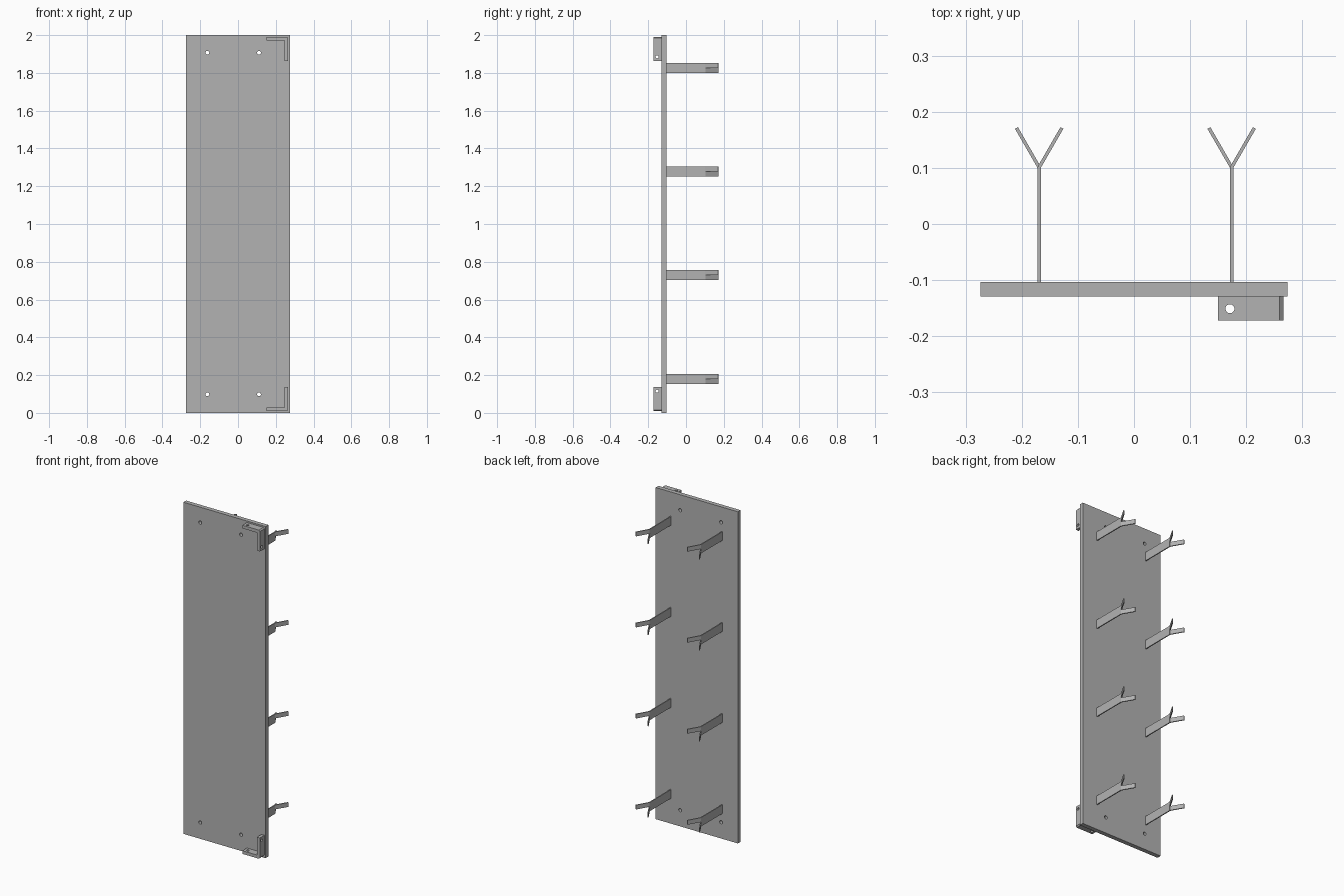
import bpy, bmesh, math
from mathutils import Matrix, Vector

if "Cube" in bpy.data.objects:
    bpy.data.objects.remove(bpy.data.objects["Cube"])

grey = bpy.data.materials.new("plain grey")
grey.use_nodes = True
colour = (0.45, 0.45, 0.45, 1)
grey.diffuse_color = colour
grey.node_tree.nodes["Principled BSDF"].inputs["Base Color"].default_value = colour


def prism(name, outline, low, high, axis="z"):
    """Extrude a flat outline along z (points are x, y) or y (points are x, z)."""
    place = (lambda a, b, h: (a, b, h)) if axis == "z" else (lambda a, b, h: (a, h, b))
    bm = bmesh.new()
    face = bm.faces.new([bm.verts.new(place(a, b, low)) for a, b in outline])
    ext = bmesh.ops.extrude_face_region(bm, geom=[face])
    moved = [v for v in ext["geom"] if isinstance(v, bmesh.types.BMVert)]
    bmesh.ops.translate(bm, verts=moved, vec=place(0, 0, high - low))
    bmesh.ops.recalc_face_normals(bm, faces=bm.faces)
    return finish(name, bm)


def finish(name, bm):
    mesh = bpy.data.meshes.new(name)
    bm.to_mesh(mesh)
    bm.free()
    mesh.materials.append(grey)
    obj = bpy.data.objects.new(name, mesh)
    bpy.context.collection.objects.link(obj)
    return obj


def drill(obj, centre, direction, radius, depth):
    """Cut a round hole through a part."""
    bm = bmesh.new()
    turn = Vector(direction).to_track_quat("Z", "Y").to_matrix().to_4x4()
    bmesh.ops.create_cone(bm, cap_ends=True, segments=24, radius1=radius, radius2=radius,
                          depth=depth, matrix=Matrix.Translation(centre) @ turn)
    cutter = finish("hole_cutter", bm)
    cutter.hide_render = True
    mod = obj.modifiers.new("hole", "BOOLEAN")
    mod.operation, mod.solver, mod.object = "DIFFERENCE", "EXACT", cutter
    graph = bpy.context.evaluated_depsgraph_get()
    cut = bpy.data.meshes.new_from_object(obj.evaluated_get(graph))
    obj.modifiers.clear()
    obj.data = cut
    bpy.data.objects.remove(cutter)


# Back board with four screw holes
W, FRONT, BACK = 0.274, -0.129, -0.103
board = prism("board", [(-W, 0), (W, 0), (W, 2), (-W, 2)], FRONT, BACK, "y")
for x in (-0.162, 0.111):
    for z in (0.098, 1.907):
        drill(board, (x, -0.116, z), (0, 1, 0), 0.01, 0.1)

# Corner brackets on the front, mirrored top to bottom
L, R, T, C = 0.15, 0.266, 0.019, 0.007
END, EDGE = 0.136, 0.009
profile = [(L, EDGE), (R - C, EDGE), (R, EDGE + C), (R, END),
           (R - T, END), (R - T, EDGE + T), (L, EDGE + T)]
for name, flip in (("bottom_bracket", False), ("top_bracket", True)):
    level = lambda z: 2 - z if flip else z
    bracket = prism(name, [(x, level(z)) for x, z in profile], -0.172, FRONT, "y")
    drill(bracket, (L + 0.021, -0.151, level(EDGE + T / 2)), (0, 0, 1), 0.008, 0.06)
    drill(bracket, (R - T / 2, -0.153, level(END - 0.021)), (1, 0, 0), 0.008, 0.06)

# Forked hooks: flat bar, upper half bent to the left, lower half to the right
HALF, FORK, REACH, HEIGHT = 0.003, 0.102, 0.081, 0.0265
ANGLE = math.radians(30)
for side, x in (("right", -0.169), ("left", 0.174)):
    for i in range(4):
        z = 0.18 + i * 0.549
        tag = f"{side}_hook_{i + 1}"
        prism(tag + "_bar", [(x - HALF, BACK), (x + HALF, BACK), (x + HALF, FORK), (x - HALF, FORK)],
              z - HEIGHT, z + HEIGHT)
        for part, sign, low in (("upper", 1, z), ("lower", -1, z - HEIGHT)):
            along = Vector((sign * math.sin(ANGLE), math.cos(ANGLE)))
            across = Vector((along.y, -along.x)) * HALF
            start = Vector((x, FORK - 0.001))
            end = start + along * REACH
            prism(f"{tag}_{part}_prong", [start - across, start + across, end + across, end - across],
                  low, low + HEIGHT)
